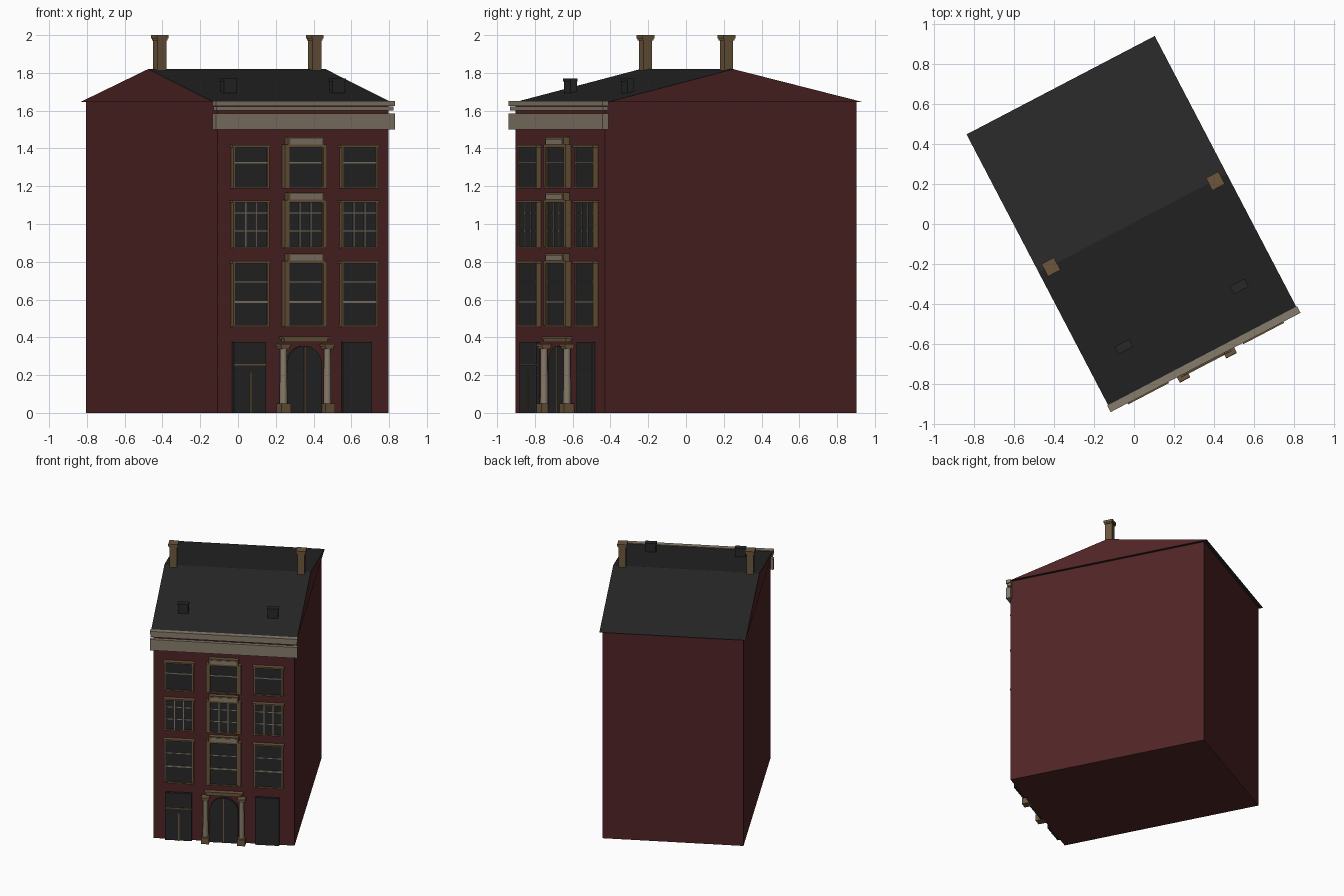
import bpy, bmesh, math
from mathutils import Matrix

if "Cube" in bpy.data.objects:
    bpy.data.objects.remove(bpy.data.objects["Cube"])

# The house is laid out square (facade along x, front at -y), then turned.
TURN = Matrix.Translation((-0.004, 0, 0)) @ Matrix.Rotation(math.radians(27.6), 4, 'Z')
WALL = -0.7525          # front wall plane
W, D, EAVE, RIDGE = 0.511, 0.7525, 1.645, 1.82


def material(name, rgb):
    m = bpy.data.materials.new(name)
    m.diffuse_color = (*rgb, 1)
    m.use_nodes = True
    m.node_tree.nodes["Principled BSDF"].inputs["Base Color"].default_value = m.diffuse_color
    return m


BRICK = material("brick red", (0.080, 0.018, 0.019))
DARK = material("charcoal", (0.020, 0.020, 0.020))
BROWN = material("brown stone", (0.150, 0.094, 0.045))
STONE = material("pale stone", (0.240, 0.200, 0.145))


def finish(name, bm, *mats):
    bmesh.ops.recalc_face_normals(bm, faces=bm.faces)
    me = bpy.data.meshes.new(name)
    bm.to_mesh(me)
    bm.free()
    for m in mats:
        me.materials.append(m)
    ob = bpy.data.objects.new(name, me)
    bpy.context.collection.objects.link(ob)
    ob.matrix_world = TURN
    return ob


def box(name, x, y, z, mat):
    """Box from (low, high) pairs."""
    bm = bmesh.new()
    size = [b - a for a, b in (x, y, z)]
    mid = [(a + b) / 2 for a, b in (x, y, z)]
    bmesh.ops.create_cube(bm, size=1, matrix=Matrix.Translation(mid) @ Matrix.Diagonal((*size, 1)))
    return finish(name, bm, mat)


def plate(name, cx, half, z0, z1, out, mat):
    """Block standing out from the front wall."""
    return box(name, (cx - half, cx + half), (WALL - out, WALL + 0.005), (z0, z1), mat)


def prism(name, pts, offset, *mats):
    """Extrude a closed polygon of 3D points."""
    bm = bmesh.new()
    f = bm.faces.new([bm.verts.new(p) for p in pts])
    ext = bmesh.ops.extrude_face_region(bm, geom=[f])
    bmesh.ops.translate(bm, vec=offset, verts=[v for v in ext["geom"] if isinstance(v, bmesh.types.BMVert)])
    return finish(name, bm, *mats)


# Walls and the gabled roof with brick ends
box("walls", (-W, W), (-D, D), (0, EAVE), BRICK)
roof = prism("roof", [(-0.53, -0.745, EAVE), (-0.53, 0.782, EAVE), (-0.53, 0.005, RIDGE)],
             (1.06, 0, 0), DARK, BRICK)
for p in roof.data.polygons:
    p.material_index = 1 if abs(p.normal.x) > 0.9 else 0

# Cornice bands
box("cornice_frieze", (-0.535, 0.535), (-0.78, -0.743), (1.50, 1.586), STONE)
box("cornice_lower_strip", (-0.53, 0.53), (-0.774, -0.743), (1.602, 1.622), STONE)
box("cornice_top_strip", (-0.535, 0.535), (-0.78, -0.743), (1.624, 1.65), STONE)

# Chimneys and roof hatches, one on each side
for s in (-1, 1):
    cx = 0.463 * s
    for name, r, z in (("chimney_shaft", 0.026, (1.75, 1.98)),
                       ("chimney_collar", 0.031, (1.972, 1.982)),
                       ("chimney_cap", 0.035, (1.982, 2.0))):
        box(name, (cx - r, cx + r), (-r, r), z, BROWN)
    hx = 0.325 * s
    box("roof_hatch", (hx - 0.037, hx + 0.037), (-0.54, -0.502), (1.68, 1.758), DARK)
    box("roof_hatch_lid", (hx - 0.041, hx + 0.041), (-0.544, -0.50), (1.755, 1.77), DARK)


def window(cx, z0, z1, rows, cols, centre):
    h = 0.098
    plate("window_glass", cx, h, z0, z1, 0.022, DARK)
    for z, t in rows:
        plate("window_bar", cx, h, z - t, z + t, 0.026, STONE)
    for i in range(1, cols):
        x = cx - h + 2 * h * i / cols
        plate("window_upright", x, 0.0035, z0, z1, 0.026, STONE)
    for s in (-1, 1):
        if centre:
            plate("window_pilaster", cx + s * 0.115, 0.011, z0, z1 + 0.012, 0.034, BROWN)
            plate("window_jamb", cx + s * 0.101, 0.004, z0, z1, 0.028, BROWN)
        else:
            plate("window_jamb", cx + s * 0.102, 0.0055, z0, z1, 0.028, BROWN)
    plate("window_sill", cx, 0.126 if centre else 0.109, z0 - 0.008, z0 + 0.002, 0.03, BROWN)
    plate("window_lintel", cx, 0.126 if centre else 0.115, z1 - 0.002, z1 + 0.010, 0.034, BROWN)
    if centre:
        plate("window_crest", cx, 0.107, z1 + 0.006, z1 + 0.052, 0.034, BROWN)
        plate("window_crest_panel", cx, 0.094, z1 + 0.014, z1 + 0.043, 0.038, STONE)


# Three storeys of three windows
storeys = [(0.462, 0.793, [(0.588, 0.005), (0.693, 0.003)], 1),
           (0.880, 1.115, [(0.963, 0.003), (1.058, 0.003)], 3),
           (1.195, 1.408, [(1.325, 0.004)], 1)]
for z0, z1, rows, cols in storeys:
    for side in (-1, 0, 1):
        window(0.324 * side, z0, z1, rows, cols, side == 0)

# Side doors
plate("left_door", -0.328, 0.096, 0, 0.375, 0.020, DARK)
plate("left_door_rail", -0.328, 0.096, 0.25, 0.258, 0.024, BROWN)
plate("left_door_post", -0.325, 0.005, 0, 0.215, 0.025, BROWN)
plate("right_door", 0.315, 0.087, 0, 0.375, 0.020, DARK)

# Arched main door
R, SPRING = 0.105, 0.25
arch = [(-R, WALL, 0), (R, WALL, 0)]
arch += [(R * math.cos(math.pi * i / 16), WALL, SPRING + R * math.sin(math.pi * i / 16)) for i in range(17)]
prism("main_door", arch, (0, -0.018, 0), DARK)
plate("main_door_seam", 0, 0.0035, 0, 0.35, 0.021, BROWN)

# Door columns with base and capital, and the lintel above
for s in (-1, 1):
    cx = 0.131 * s
    bm = bmesh.new()
    bmesh.ops.create_cone(bm, cap_ends=True, segments=16, radius1=0.021, radius2=0.018, depth=0.30,
                          matrix=Matrix.Translation((cx, -0.779, 0.195)))
    col = finish("door_column", bm, STONE)
    for p in col.data.polygons:
        p.use_smooth = abs(p.normal.z) < 0.5
    plate("column_base", cx, 0.028, 0, 0.05, 0.058, BROWN)
    plate("column_capital", cx, 0.024, 0.338, 0.352, 0.050, BROWN)
    plate("column_abacus", cx, 0.030, 0.352, 0.366, 0.056, BROWN)
plate("door_lintel", 0, 0.128, 0.376, 0.392, 0.032, BROWN)
plate("door_lintel_top", 0, 0.140, 0.392, 0.405, 0.038, BROWN)
